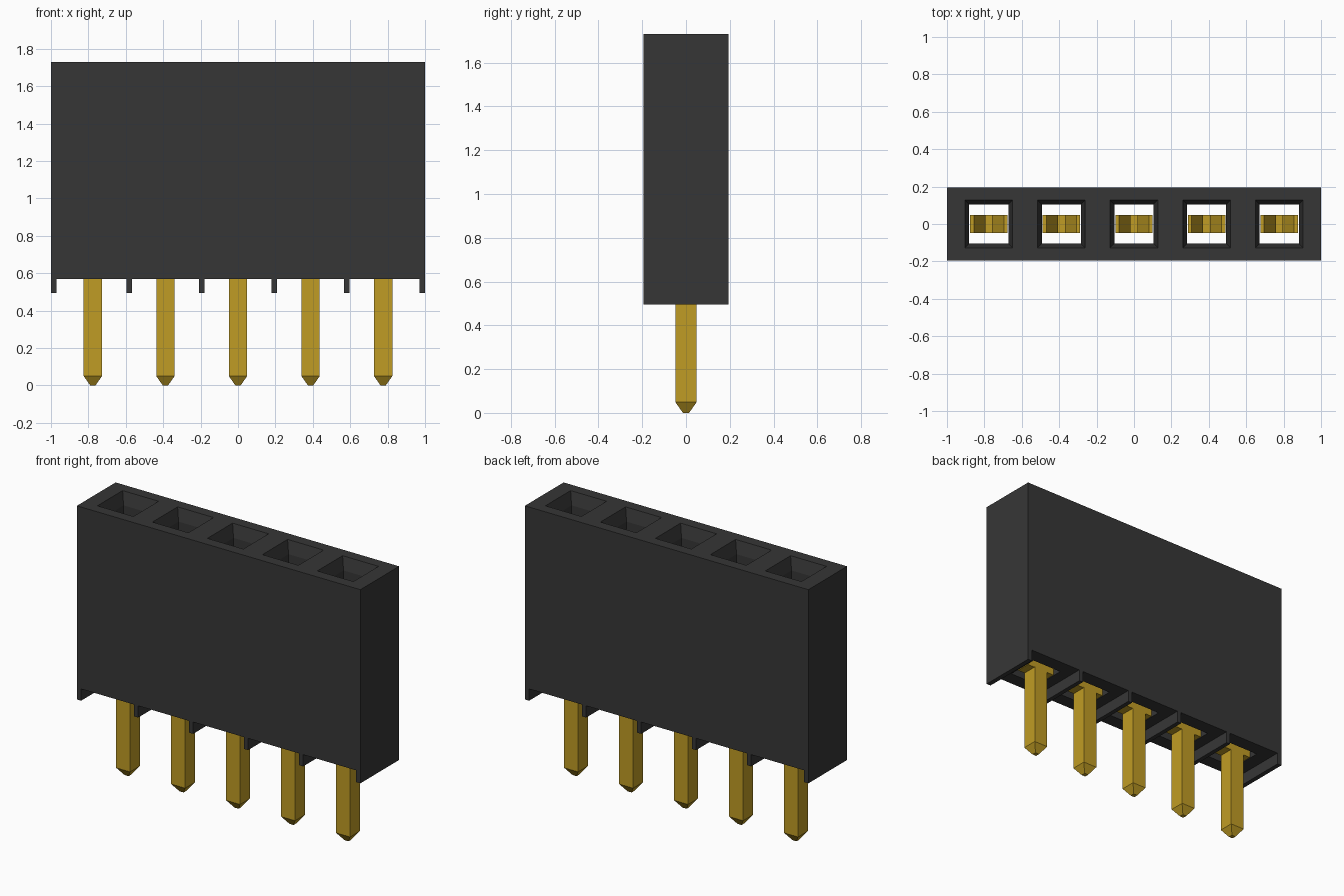
import bpy, bmesh

if "Cube" in bpy.data.objects:
    bpy.data.objects.remove(bpy.data.objects["Cube"])

COUNT, PITCH = 5, 0.388
CENTRES = [(i - (COUNT - 1) / 2) * PITCH for i in range(COUNT)]
FLOOR, FOOT, TOP = 0.57, 0.495, 1.73


def material(name, colour):
    m = bpy.data.materials.new(name)
    m.use_nodes = True
    m.diffuse_color = (*colour, 1)
    m.node_tree.nodes["Principled BSDF"].inputs["Base Color"].default_value = (*colour, 1)
    return m


BLACK = material("charcoal plastic", (0.037, 0.037, 0.037))
GOLD = material("gold metal", (0.53, 0.335, 0.018))


def finish(name, bm, mat):
    bmesh.ops.recalc_face_normals(bm, faces=bm.faces)
    mesh = bpy.data.meshes.new(name)
    bm.to_mesh(mesh)
    bm.free()
    mesh.materials.append(mat)
    ob = bpy.data.objects.new(name, mesh)
    bpy.context.collection.objects.link(ob)
    return ob


def extrude_profile(bm, points, half):
    """Closed x-z outline extruded along y."""
    front = [bm.verts.new((x, -half, z)) for x, z in points]
    back = [bm.verts.new((x, half, z)) for x, z in points]
    bm.faces.new(front)
    bm.faces.new(back[::-1])
    for i in range(len(points)):
        j = (i + 1) % len(points)
        bm.faces.new((front[j], front[i], back[i], back[j]))


def square_tower(bm, cx, levels):
    """Stack of square rings given as (half width, z)."""
    rings = [[bm.verts.new((cx + sx * r, sy * r, z))
              for sx, sy in ((-1, -1), (1, -1), (1, 1), (-1, 1))] for r, z in levels]
    bm.faces.new(rings[0][::-1])
    bm.faces.new(rings[-1])
    for a, b in zip(rings, rings[1:]):
        for i in range(4):
            j = (i + 1) % 4
            bm.faces.new((a[i], a[j], b[j], b[i]))


# Housing outline with standoff ribs between the cells
outline = [(-1, TOP), (-1, FOOT), (-0.97, FOOT), (-0.97, FLOOR)]
for i in range(COUNT - 1):
    rib = (CENTRES[i] + CENTRES[i + 1]) / 2
    outline += [(rib - 0.014, FLOOR), (rib - 0.014, FOOT),
                (rib + 0.014, FOOT), (rib + 0.014, FLOOR)]
outline += [(0.97, FLOOR), (0.97, FOOT), (1, FOOT), (1, TOP)]
bm = bmesh.new()
extrude_profile(bm, outline, 0.195)
housing = finish("housing", bm, BLACK)

# Through sockets with funnel mouths
bm = bmesh.new()
for cx in CENTRES:
    square_tower(bm, cx, [(0.105, 0.4), (0.105, 1.65), (0.127, TOP), (0.135, 1.76)])
cutter = finish("socket_cutter", bm, BLACK)
cutter.hide_render = True
mod = housing.modifiers.new("sockets", "BOOLEAN")
mod.operation = "DIFFERENCE"
mod.solver = "EXACT"
mod.object = cutter
bpy.context.view_layer.objects.active = housing
bpy.ops.object.modifier_apply(modifier=mod.name)
bpy.data.objects.remove(cutter)

# Pins with tapered tips, each carrying a crossbar and two sprung prongs
prong = [(0.1, 0.64), (0.1, 0.8), (0.045, 1.28), (0.1, 1.42),
         (0.08, 1.42), (0.018, 1.28), (0.075, 0.8), (0.075, 0.64)]
for n, cx in enumerate(CENTRES, 1):
    bm = bmesh.new()
    square_tower(bm, cx, [(0.014, 0), (0.049, 0.05), (0.049, FLOOR + 0.005)])
    finish(f"pin_{n}", bm, GOLD)
    bm = bmesh.new()
    right = [(cx + x, z) for x, z in prong]
    left = [(cx - x, z) for x, z in reversed(prong)]
    fork = [(cx - 0.1, FLOOR), (cx + 0.1, FLOOR)] + right + left
    extrude_profile(bm, fork, 0.047)
    finish(f"contact_fork_{n}", bm, GOLD)
